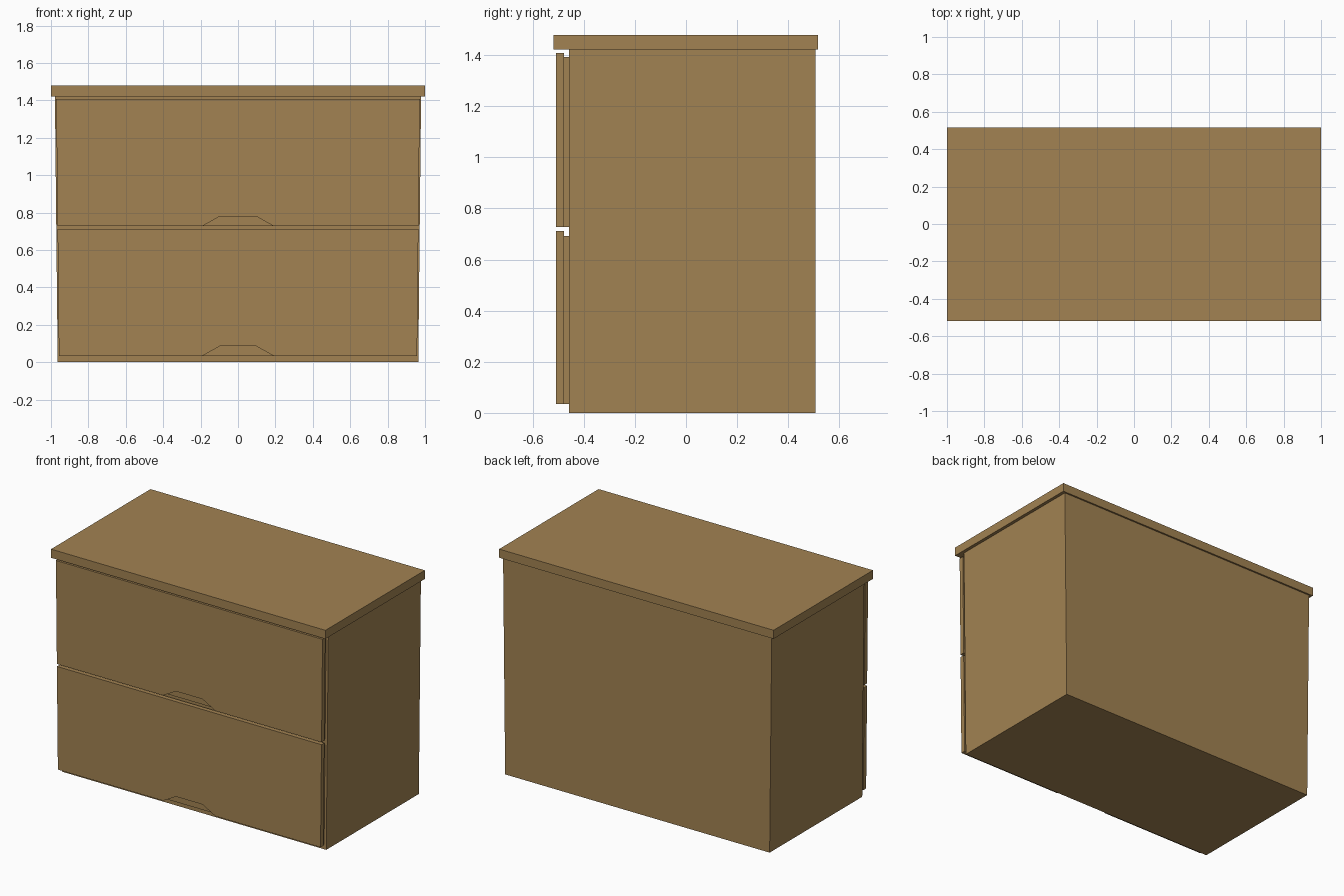
import bpy

if "Cube" in bpy.data.objects:
    bpy.data.objects.remove(bpy.data.objects["Cube"])

wood = bpy.data.materials.new("warm brown wood")
wood.diffuse_color = (0.36, 0.225, 0.085, 1)
wood.use_nodes = True
wood.node_tree.nodes["Principled BSDF"].inputs["Base Color"].default_value = wood.diffuse_color


def half_width(z):
    """The cabinet narrows slightly towards the floor."""
    return 0.964 + 0.0105 * z


def extrude_profile(name, profile, y0, y1):
    """Solid from an (x, z) outline, counter-clockwise seen from the front."""
    n = len(profile)
    verts = [(x, y, z) for y in (y0, y1) for x, z in profile]
    faces = [tuple(range(n)), tuple(range(2 * n - 1, n - 1, -1))]
    faces += [(i, i + n, (i + 1) % n + n, (i + 1) % n) for i in range(n)]
    mesh = bpy.data.meshes.new(name)
    mesh.from_pydata(verts, [], faces)
    mesh.materials.append(wood)
    obj = bpy.data.objects.new(name, mesh)
    bpy.context.collection.objects.link(obj)
    return obj


def tapered(z0, z1, inset):
    a, b = half_width(z0) - inset, half_width(z1) - inset
    return [(-a, z0), (a, z0), (b, z1), (-b, z1)]


# Carcass and worktop
extrude_profile("cabinet_body", tapered(0, 1.422, 0), -0.458, 0.506)
extrude_profile("top_slab", [(-1, 1.422), (1, 1.422), (1, 1.479), (-1, 1.479)],
                -0.518, 0.517)

# Two drawers: a front with a finger notch, and a backing board behind it
for label, z0, z1, back_top in (("lower", 0.034, 0.712, 0.692),
                                ("upper", 0.728, 1.408, 1.392)):
    bl, br, tr, tl = tapered(z0, z1, 0.007)
    notch = [(-0.19, z0), (-0.097, z0 + 0.052), (0.097, z0 + 0.052), (0.19, z0)]
    extrude_profile(label + "_drawer_front", [bl] + notch + [br, tr, tl],
                    -0.508, -0.478)
    extrude_profile(label + "_drawer_backing", tapered(z0, back_top, 0.016),
                    -0.478, -0.458)
